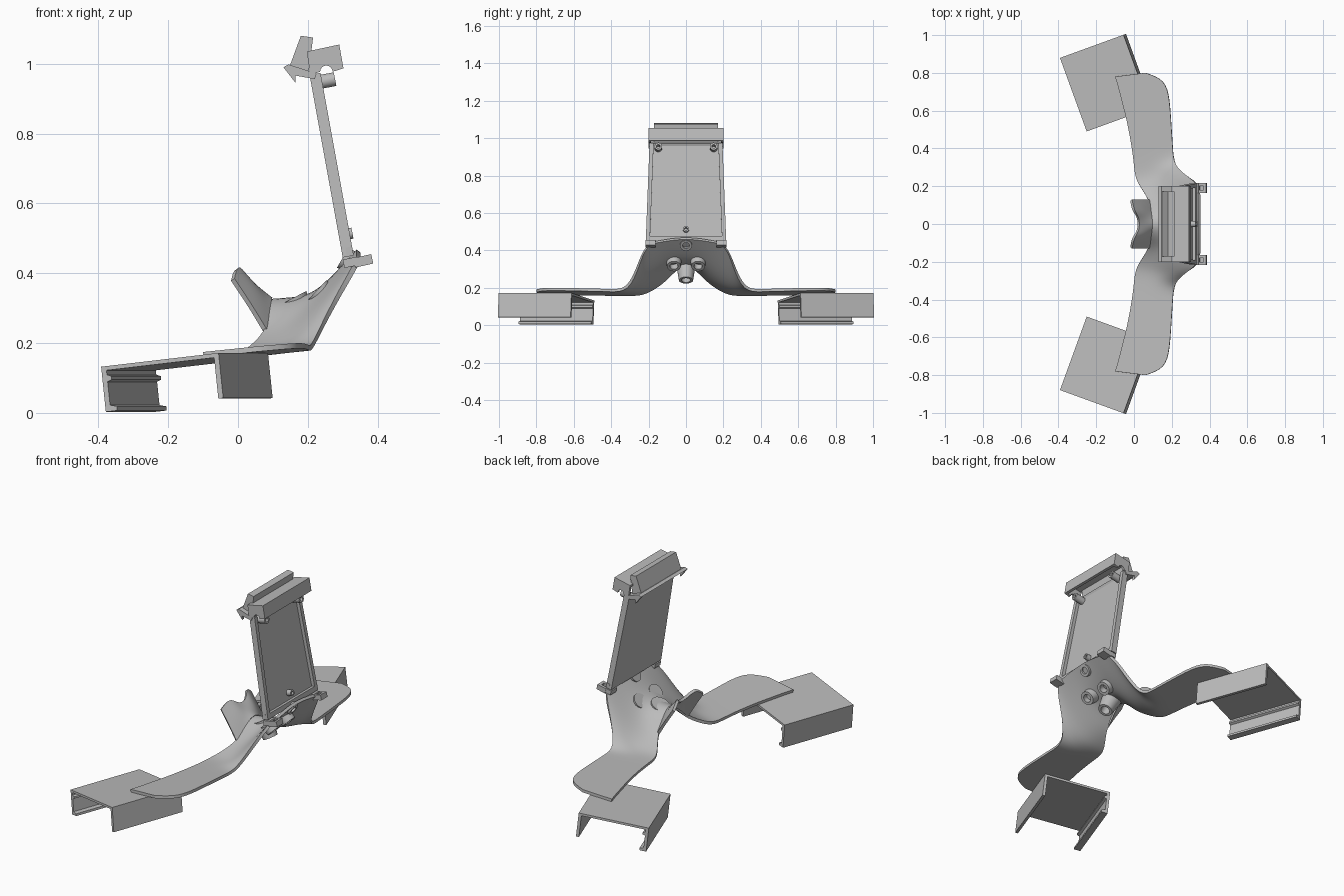
import bpy, bmesh, math
from mathutils import Vector

cube = bpy.data.objects.get("Cube")
if cube:
    bpy.data.objects.remove(cube, do_unlink=True)

grey = bpy.data.materials.new("plain grey")
grey.use_nodes = True
grey.diffuse_color = (0.5, 0.5, 0.5, 1)
grey.node_tree.nodes["Principled BSDF"].inputs["Base Color"].default_value = (0.5, 0.5, 0.5, 1)


def finish(name, bm, mirror=False, sheet=0, level=2):
    """Turn a bmesh into an object; mirror across y or thicken a sheet."""
    if not sheet:
        bmesh.ops.recalc_face_normals(bm, faces=bm.faces)
    mesh = bpy.data.meshes.new(name)
    bm.to_mesh(mesh)
    bm.free()
    mesh.materials.append(grey)
    ob = bpy.data.objects.new(name, mesh)
    bpy.context.collection.objects.link(ob)
    if sheet:
        sub = ob.modifiers.new("smooth", 'SUBSURF')
        sub.levels = sub.render_levels = level
        sub.boundary_smooth = 'PRESERVE_CORNERS'
        sol = ob.modifiers.new("thick", 'SOLIDIFY')
        sol.thickness, sol.offset = sheet, -1
    if mirror:
        mod = ob.modifiers.new("mirror", 'MIRROR')
        mod.use_axis = (False, True, False)
        mod.use_mirror_merge = False
    # bake modifiers so that sharp edges are found on the final surface
    bpy.context.view_layer.update()
    ev = ob.evaluated_get(bpy.context.evaluated_depsgraph_get())
    baked = bpy.data.meshes.new_from_object(ev)
    ob.modifiers.clear()
    ob.data = baked
    bpy.ops.object.select_all(action='DESELECT')
    ob.select_set(True)
    bpy.context.view_layer.objects.active = ob
    bpy.ops.object.shade_smooth_by_angle(angle=math.radians(35))
    return ob


def extrude(name, pts, vec, mirror=False):
    """Solid made by sweeping a polygon along a vector."""
    bm = bmesh.new()
    vec = Vector(vec)
    low = [bm.verts.new(p) for p in pts]
    top = [bm.verts.new(Vector(p) + vec) for p in pts]
    n = len(low)
    bm.faces.new(low)
    bm.faces.new(top)
    for i in range(n):
        j = (i + 1) % n
        bm.faces.new((low[i], low[j], top[j], top[i]))
    return finish(name, bm, mirror)


def across(name, profile, half):
    """Side profile (x, z) swept over the full width."""
    return extrude(name, [(x, -half, z) for x, z in profile], (0, 2 * half, 0))


def tube(name, start, end, r0, r1, hole, segs=24, mirror=False):
    """Stub with a blind hole in its far end; its axis lies in an xz plane."""
    a, b = Vector(start), Vector(end)
    side = Vector((0, 1, 0))
    other = side.cross((b - a).normalized())
    bm = bmesh.new()
    rings = []
    for t, r in ((0, r0), (1, r1), (1, hole), (0.15, hole)):
        ring = []
        for k in range(segs):
            ang = 2 * math.pi * (k + 0.5) / segs
            ring.append(bm.verts.new(a.lerp(b, t) + r * (side * math.cos(ang) + other * math.sin(ang))))
        rings.append(ring)
    for p, q in zip(rings, rings[1:]):
        for k in range(segs):
            m = (k + 1) % segs
            bm.faces.new((p[k], p[m], q[m], q[k]))
    bm.faces.new(rings[0])
    bm.faces.new(rings[-1])
    return finish(name, bm, mirror)


def loft(name, rows, thick):
    """Sheet through rows given for y >= 0, continued to the other side."""
    full = [[(x, -y, z) for x, y, z in r] for r in reversed(rows[1:])] + rows
    bm = bmesh.new()
    grid = [[bm.verts.new(p) for p in r] for r in full]
    for r, s in zip(grid, grid[1:]):
        for j in range(len(r) - 1):
            bm.faces.new((r[j], r[j + 1], s[j + 1], s[j]))
    return finish(name, bm, sheet=thick)


# Arched body and both legs as one smooth sheet
body = [
    (0.00, [(.10, .34), (.15, .34), (.20, .34), (.25, .37), (.34, .47)]),
    (0.07, [(.09, .30), (.13, .31), (.19, .325), (.25, .365), (.34, .465)]),
    (0.13, [(.08, .23), (.12, .245), (.17, .28), (.23, .33), (.34, .455)]),
    (0.215, [(.02, .18), (.08, .19), (.14, .215), (.22, .29), (.34, .44)]),
    (0.26, [(.005, .172), (.06, .177), (.13, .19), (.19, .23), (.27, .32)]),
]
rows = [[(x, y, z) for x, z in sec] for y, sec in body]
legs = [((0, .31), (.21, .315)), ((-.01, .4), (.205, .4)), ((-.038, .55), (.195, .55)),
        ((-.065, .65), (.188, .66)), ((-.082, .72), (.165, .765)), ((-.1, .78), (.06, .8))]
for (xl, yl), (xr, yr) in legs:
    row = []
    for k in range(5):
        x, y = xl + (xr - xl) * k / 4, yl + (yr - yl) * k / 4
        row.append((x, y, .17 + .1 * x + .03 * (y - .3)))
    rows.append(row)
loft("body_and_legs", rows, .015)

# Notched collar rising from the arch
collar = [
    (0.00, [(.03, .385), (.06, .36), (.10, .335)]),
    (0.04, [(.025, .395), (.06, .36), (.095, .32)]),
    (0.075, [(0, .43), (.05, .365), (.09, .29)]),
    (0.13, [(-.01, .385), (.04, .31), (.085, .235)]),
]
loft("collar", [[(x, y, z) for x, z in sec] for y, sec in collar], .014)

# Foot caps: channel profile swept along a turned, tilted frame
turn, tilt = math.radians(20), 0.11
u = Vector((math.cos(turn) * math.cos(tilt), math.sin(turn) * math.cos(tilt), math.sin(tilt)))
v = Vector((-math.sin(turn), math.cos(turn), 0))
w = u.cross(v)
corner = Vector((-.237, .495, .003))
channel = [(0, 0), (.035, 0), (.035, .012), (.015, .018), (.015, .085), (.028, .09), (.028, .1),
           (.015, .105), (.015, .118), (.345, .118), (.345, 0), (.36, 0), (.36, .13), (0, .13)]
extrude("foot_caps", [corner + u * a + w * b for a, b in channel], v * .414, mirror=True)

# Upright tray panel
foot, head = Vector((.30, 0, .445)), Vector((.205, 0, .968))
out = Vector((.98, 0, .18))


def on_panel(t, y, n=0):
    return foot.lerp(head, t) + out * n + Vector((0, y, 0))


low, high, rim = .215, .195, .022
extrude("panel", [on_panel(0, -low), on_panel(0, low), on_panel(1, high), on_panel(1, -high)], out * .014)
extrude("panel_side_rims", [on_panel(0, low, .012), on_panel(0, low - rim, .012),
                            on_panel(1, high - rim, .012), on_panel(1, high, .012)], out * .02, True)
extrude("panel_bottom_rim", [on_panel(0, -low, .012), on_panel(0, low, .012),
                             on_panel(.05, low, .012), on_panel(.05, -low, .012)], out * .02)
tube("panel_peg", on_panel(.12, 0, .01), on_panel(.12, 0, .04), .016, .016, .008)

# Eyelets beside the panel foot
extrude("eyelet_arms", [(.305, .165, .415), (.345, .165, .423), (.34, .165, .447), (.30, .165, .439)],
        (0, .05, 0), True)
tube("eyelets", (.362, .19, .422), (.356, .19, .449), .037, .037, .016, 4, True)

# Ring sockets and nozzle under the body
tube("upper_socket", (.30, 0, .445), (.335, 0, .425), .034, .032, .018)
tube("lower_sockets", (.225, .065, .35), (.262, .065, .315), .042, .037, .022, mirror=True)
tube("nozzle", (.15, 0, .325), (.195, 0, .24), .052, .038, .024)

# Head: ridge, flange, open hood and pegs
across("ridge", [(.145, .985), (.18, 1.08), (.215, 1.075), (.203, .98)], .172)
across("flange", [(.13, .99), (.145, .998), (.225, .972), (.22, .956), (.165, .966)], .2)
extrude("flange_hooks", [(.13, .185, .99), (.165, .185, .975), (.165, .185, .945)], (0, .015, 0), True)
across("hood", [(.197, 1.035), (.29, 1.055), (.302, .987), (.288, .984), (.279, 1.04), (.2, 1.022)], .2)
arch = [(.253 + .018 * math.cos(a), .977 + .018 * math.sin(a))
        for a in (k * math.pi / 8 for k in range(9))]
ends = [(.197, 1.035), (.29, 1.055), (.302, .987)] + arch + [(.207, .968)]
extrude("hood_ends", [(x, .186, z) for x, z in ends], (0, .014, 0), True)
tube("head_pegs", (.215, .148, .944), (.278, .148, .956), .02, .02, .01, mirror=True)
